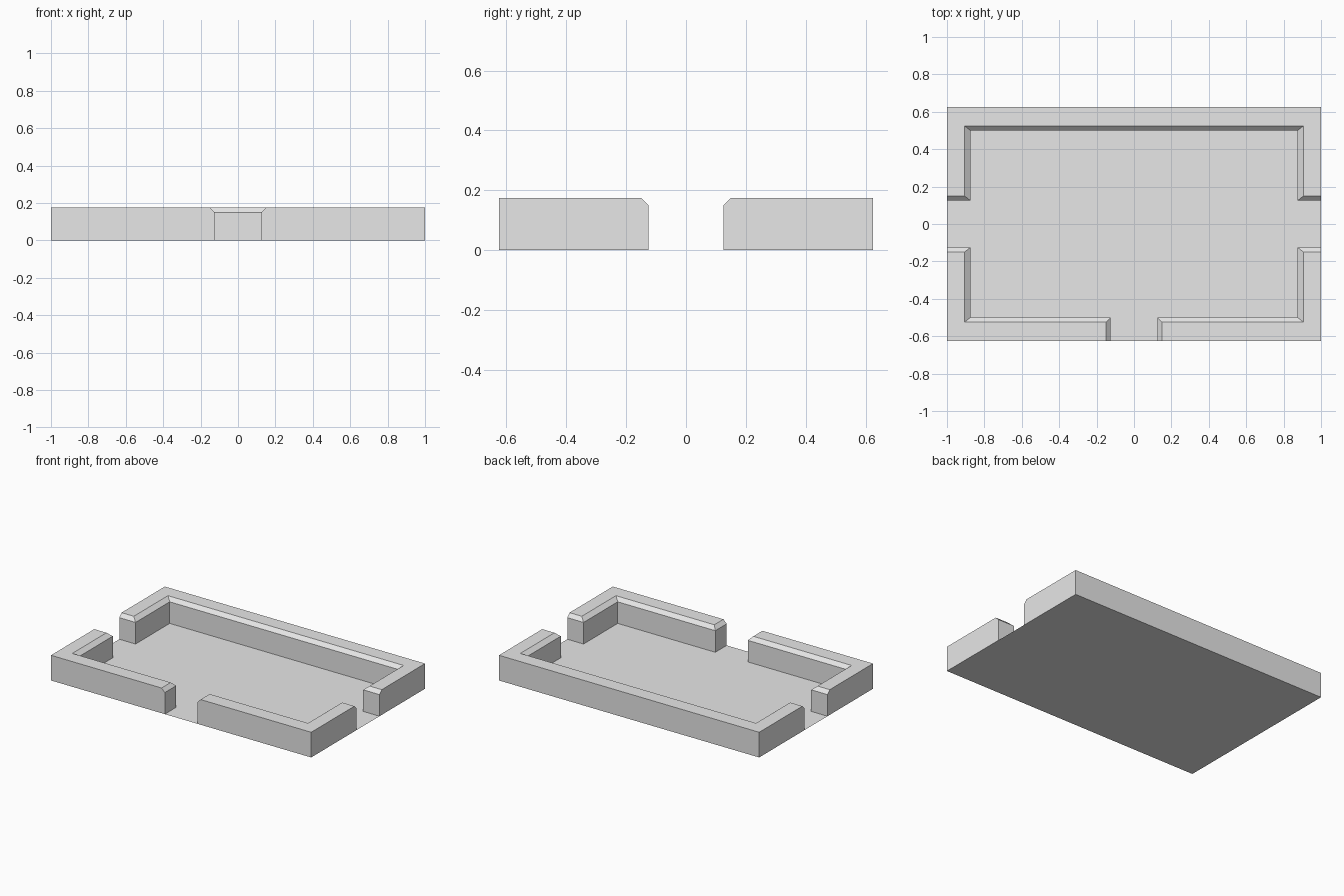
import bpy, bmesh, math

if "Cube" in bpy.data.objects:
    bpy.data.objects.remove(bpy.data.objects["Cube"])

HEIGHT, SHOULDER = 0.175, 0.15
# inner wall lines step back at the top to form the chamfer
CHAMFER_X = {0.875: 0.906, 0.125: 0.15}
CHAMFER_Y = {0.5: 0.525, 0.125: 0.15}

grey = bpy.data.materials.new("light grey")
grey.diffuse_color = (0.8, 0.8, 0.8, 1)
grey.use_nodes = True
grey.node_tree.nodes["Principled BSDF"].inputs["Base Color"].default_value = grey.diffuse_color


def finish(name, bm):
    mesh = bpy.data.meshes.new(name)
    bm.to_mesh(mesh)
    bm.free()
    mesh.materials.append(grey)
    obj = bpy.data.objects.new(name, mesh)
    bpy.context.collection.objects.link(obj)


def step_back(v, table):
    return math.copysign(table.get(abs(v), abs(v)), v)


def wall(name, outline):
    """Extruded wall with chamfered inner top edges, open underneath."""
    bm = bmesh.new()
    top = [(step_back(x, CHAMFER_X), step_back(y, CHAMFER_Y)) for x, y in outline]
    rings = [[bm.verts.new((x, y, z)) for x, y in pts]
             for pts, z in ((outline, 0), (outline, SHOULDER), (top, HEIGHT))]
    n = len(outline)
    for low, high in zip(rings, rings[1:]):
        for i in range(n):
            j = (i + 1) % n
            bm.faces.new((low[i], low[j], high[j], high[i]))
    bm.faces.new(rings[-1])
    # merge the two flat bands of each outer side
    bmesh.ops.dissolve_limit(bm, angle_limit=0.01, verts=bm.verts[:], edges=bm.edges[:])
    finish(name, bm)


# Floor sheet
bm = bmesh.new()
bm.faces.new([bm.verts.new((x, y, 0)) for x, y in
              ((-1, -0.625), (1, -0.625), (1, 0.625), (-1, 0.625))])
finish("floor", bm)

# Front corner walls, mirrored either side of the front opening
corner = [(0.125, -0.625), (1, -0.625), (1, -0.125),
          (0.875, -0.125), (0.875, -0.5), (0.125, -0.5)]
wall("front_right_wall", corner)
wall("front_left_wall", [(-x, y) for x, y in reversed(corner)])

# Back wall wrapping both rear corners
half = [(0.875, 0.5), (0.875, 0.125), (1, 0.125), (1, 0.625)]
wall("back_wall", half + [(-x, y) for x, y in reversed(half)])
